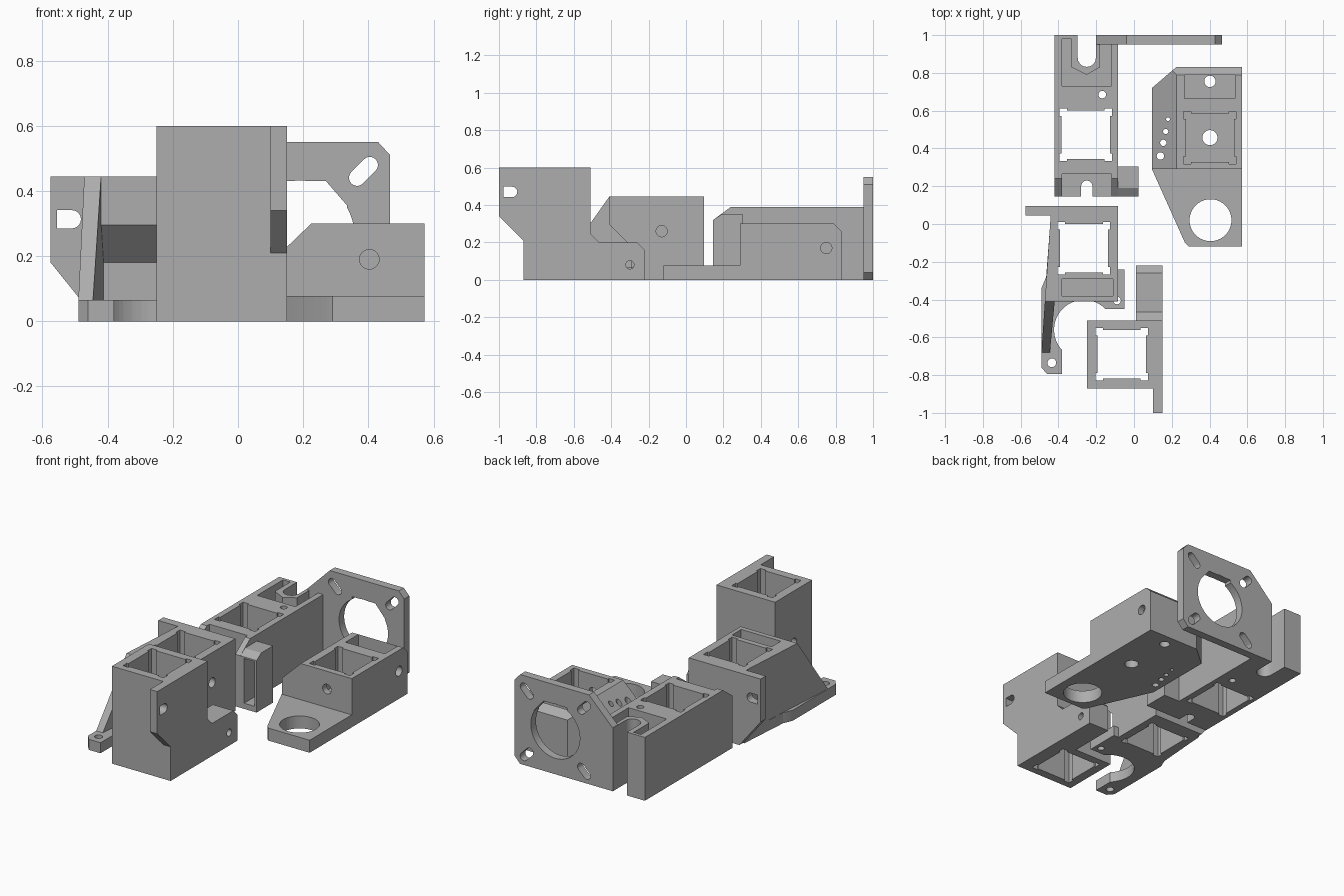
import bpy, bmesh, math
from mathutils import Vector

cube = bpy.data.objects.get("Cube")
if cube:
    bpy.data.objects.remove(cube)

grey = bpy.data.materials.new("light_grey_plastic")
grey.use_nodes = True
colour = (0.42, 0.42, 0.42, 1)
grey.diffuse_color = colour
grey.node_tree.nodes["Principled BSDF"].inputs["Base Color"].default_value = colour


def prism(axis, pts, lo, hi):
    """Extrude a 2D outline along an axis; x takes (y,z), y takes (x,z), z takes (x,y)."""
    place = {"x": lambda p, d: (d, p[0], p[1]),
             "y": lambda p, d: (p[0], d, p[1]),
             "z": lambda p, d: (p[0], p[1], d)}[axis]
    bm = bmesh.new()
    face = bm.faces.new([bm.verts.new(place(p, lo)) for p in pts])
    ext = bmesh.ops.extrude_face_region(bm, geom=[face])
    move = Vector(place((0, 0), hi - lo))
    bmesh.ops.translate(bm, vec=move, verts=[v for v in ext["geom"] if isinstance(v, bmesh.types.BMVert)])
    bmesh.ops.recalc_face_normals(bm, faces=bm.faces)
    mesh = bpy.data.meshes.new("part")
    bm.to_mesh(mesh)
    bm.free()
    mesh.materials.append(grey)
    ob = bpy.data.objects.new("part", mesh)
    bpy.context.scene.collection.objects.link(ob)
    return ob


def box(x0, x1, y0, y1, z0, z1):
    return prism("z", [(x0, y0), (x1, y0), (x1, y1), (x0, y1)], z0, z1)


def arc(u, v, r, a0, a1, n):
    return [(u + r * math.cos(math.radians(a0 + (a1 - a0) * i / n)),
             v + r * math.sin(math.radians(a0 + (a1 - a0) * i / n))) for i in range(n + 1)]


def hole(axis, u, v, r, lo, hi, n=32):
    return prism(axis, arc(u, v, r, 0, 360, n)[:-1], lo, hi)


def slot(axis, u, v, r, length, angle, lo, hi):
    """Rounded slot centred on (u, v)."""
    du, dv = (f(math.radians(angle)) * length / 2 for f in (math.cos, math.sin))
    pts = arc(u + du, v + dv, r, angle - 90, angle + 90, 10)
    pts += arc(u - du, v - dv, r, angle + 90, angle + 270, 10)
    return prism(axis, pts, lo, hi)


def d_slot(axis, u, v, lo, hi):
    """Slot with one flat and one round end."""
    r = 0.028
    return prism(axis, arc(u, v, r, -90, 90, 10) + [(u - 0.045, v + r), (u - 0.045, v - r)], lo, hi)


def pocket(cx, cy, z0, z1):
    """Square pocket with relieved corners."""
    h, k = 0.128, 0.139
    out = [box(cx - h, cx + h, cy - h, cy + h, z0, z1)]
    for sx in (-1, 1):
        for sy in (-1, 1):
            xs = sorted((cx + sx * 0.1, cx + sx * k))
            ys = sorted((cy + sy * 0.1, cy + sy * k))
            out.append(box(*xs, *ys, z0, z1))
    return out


def combine(name, solids, cutters):
    """Join the solids, subtract the cutters, keep one clean object."""
    base = solids[0]
    base.name = name
    helpers = [(o, "UNION") for o in solids[1:]] + [(o, "DIFFERENCE") for o in cutters]
    for ob, op in helpers:
        ob.hide_render = True
        mod = base.modifiers.new(op.lower(), "BOOLEAN")
        mod.operation, mod.object, mod.solver = op, ob, "EXACT"
    bpy.context.view_layer.update()
    done = base.evaluated_get(bpy.context.evaluated_depsgraph_get())
    mesh = bpy.data.meshes.new_from_object(done)
    base.modifiers.clear()
    base.data = mesh
    mesh.name = name
    for ob, op in helpers:
        bpy.data.objects.remove(ob)
    bpy.ops.object.select_all(action="DESELECT")
    base.select_set(True)
    bpy.context.view_layer.objects.active = base
    bpy.ops.object.shade_smooth_by_angle(angle=math.radians(25))
    return base


# Tall tower: square tube, side flange and low rear tongue
combine("tall_tower", [
    box(-0.25, 0.15, -0.87, -0.51, 0, 0.6),
    prism("x", [(-1, 0.6), (-1, 0.34), (-0.87, 0.21), (-0.8, 0.21), (-0.8, 0.6)], 0.1, 0.15),
    prism("x", [(-0.6, 0), (-0.22, 0), (-0.22, 0.16), (-0.26, 0.2), (-0.465, 0.2),
                (-0.51, 0.245), (-0.6, 0.245)], 0.01, 0.15),
], pocket(-0.065, -0.69, -0.1, 0.7) + [
    d_slot("x", -0.93, 0.47, 0.05, 0.2),
    hole("x", -0.3, 0.08, 0.022, -0.05, 0.2),
    hole("x", -0.69, 0.28, 0.03, -0.3, -0.15),
])

# Sensor carriage: tube body, rear flange, sloped fin and curved foot
fin = combine("fin", [
    prism("z", [(-0.44, 0.06), (-0.49, -0.68), (-0.445, -0.68), (-0.42, -0.41), (-0.39, 0.06)], 0, 0.445),
], [prism("x", [(-0.41, 0.445), (-0.41, 0.6), (-0.8, 0.6), (-0.8, 0.065), (-0.68, 0.065)], -0.6, -0.3)])
combine("fin_carriage", [
    prism("x", [(0.095, 0), (0.095, 0.445), (-0.41, 0.445), (-0.41, 0.295), (-0.295, 0.18),
                (-0.295, 0)], -0.42, -0.085),
    prism("y", [(-0.575, 0.445), (-0.575, 0.18), (-0.43, 0), (-0.3, 0), (-0.3, 0.445)], 0.045, 0.095),
    fin,
    prism("z", [(-0.44, 0.05), (-0.465, -0.28), (-0.49, -0.34), (-0.49, -0.76), (-0.46, -0.795),
                (-0.38, -0.795), (-0.38, -0.56), (-0.15, -0.56), (-0.15, -0.45), (-0.05, -0.45),
                (-0.05, -0.24), (-0.1, -0.24), (-0.1, 0.05)], 0, 0.065),
], pocket(-0.265, -0.128, -0.1, 0.6) + [
    box(-0.38, -0.11, -0.38, -0.29, 0.36, 0.6),
    hole("z", -0.265, -0.56, 0.158, -0.1, 0.17, 64),
    hole("z", -0.435, -0.735, 0.023, -0.1, 0.2),
    hole("z", -0.09, -0.405, 0.02, -0.1, 0.1),
    hole("x", -0.13, 0.26, 0.03, -0.2, 0.1),
    d_slot("y", -0.51, 0.313, 0, 0.2),
])

# Motor mount: long body, side post and upright motor plate
mx, mz, pitch = 0.19, 0.265, 0.195
motor_slots = [slot("y", mx + sx * pitch, mz + sz * pitch, 0.025, 0.055, 45 * sx * sz, 0.9, 1.1)
               for sx in (-1, 1) for sz in (-1, 1)]
combine("motor_mount", [
    prism("x", [(0.145, 0), (0.145, 0.32), (0.24, 0.39), (1, 0.39), (1, 0)], -0.42, -0.085),
    prism("x", [(0.145, 0), (0.145, 0.32), (0.19, 0.35), (0.305, 0.35), (0.305, 0)], -0.12, 0.025),
    prism("y", [(-0.2, 0), (0.43, 0), (0.467, 0.04), (0.467, 0.51), (0.43, 0.55),
                (-0.04, 0.55), (-0.2, 0.39)], 0.95, 1),
], motor_slots + pocket(-0.255, 0.472, -0.1, 0.5) + [
    box(-0.38, -0.12, 0.1, 0.265, 0.075, 0.5),
    slot("z", -0.25, 0.165, 0.03, 0.07, 90, -0.1, 0.5),
    hole("z", -0.168, 0.685, 0.02, -0.1, 0.5),
    # Moat around the U-shaped collar
    prism("z", [(-0.38, 0.98), (-0.38, 0.73), (-0.12, 0.73), (-0.12, 0.95), (-0.18, 0.95),
                (-0.18, 0.83), (-0.25, 0.79), (-0.33, 0.83), (-0.33, 0.98)], 0.25, 0.5),
    slot("z", -0.25, 0.98, 0.048, 0.2, 90, -0.1, 0.6),
    box(-0.06, 0.012, 0.1, 0.25, 0.035, 0.31),
    hole("y", mx, mz, 0.167, 0.9, 1.1, 64),
    prism("y", [(0.11, mz), (0.11, 0.43), (0.27, 0.43), (0.335, 0.355), (0.335, mz)], 0.9, 1.1),
])

# Rod holder: flat plate with a big ring hole and a bevelled body
body = combine("body", [
    prism("y", [(0.095, 0), (0.095, 0.175), (0.225, 0.3), (0.572, 0.3), (0.572, 0)], 0.29, 0.832),
], [
    prism("z", [(0, 0.64), (0.095, 0.72), (0.225, 0.832), (0.225, 0.95), (0, 0.95)], -0.1, 0.5),
    prism("x", [(0.79, 0.3), (0.79, 0.4), (0.9, 0.4), (0.9, 0.26), (0.832, 0.26)], 0, 0.7),
])
small_holes = [hole("z", x, y, r, -0.1, 0.4, 16) for x, y, r in
               [(0.14, 0.36, 0.02), (0.155, 0.43, 0.017), (0.168, 0.49, 0.014), (0.18, 0.555, 0.01)]]
combine("rod_holder", [
    body,
    prism("z", [(0.095, 0.35), (0.095, 0.29), (0.27, -0.1), (0.29, -0.12), (0.572, -0.12),
                (0.572, 0.35)], 0, 0.077),
], small_holes + pocket(0.402, 0.457, 0.077, 0.5) + [
    hole("z", 0.405, 0.02, 0.111, -0.1, 0.2, 64),
    hole("z", 0.402, 0.457, 0.04, -0.1, 0.2),
    box(0.267, 0.535, 0.665, 0.79, 0.077, 0.5),
    hole("z", 0.402, 0.755, 0.03, -0.1, 0.2),
    hole("y", 0.403, 0.19, 0.03, 0.2, 0.4),
    hole("x", 0.75, 0.17, 0.03, 0.45, 0.7),
])
